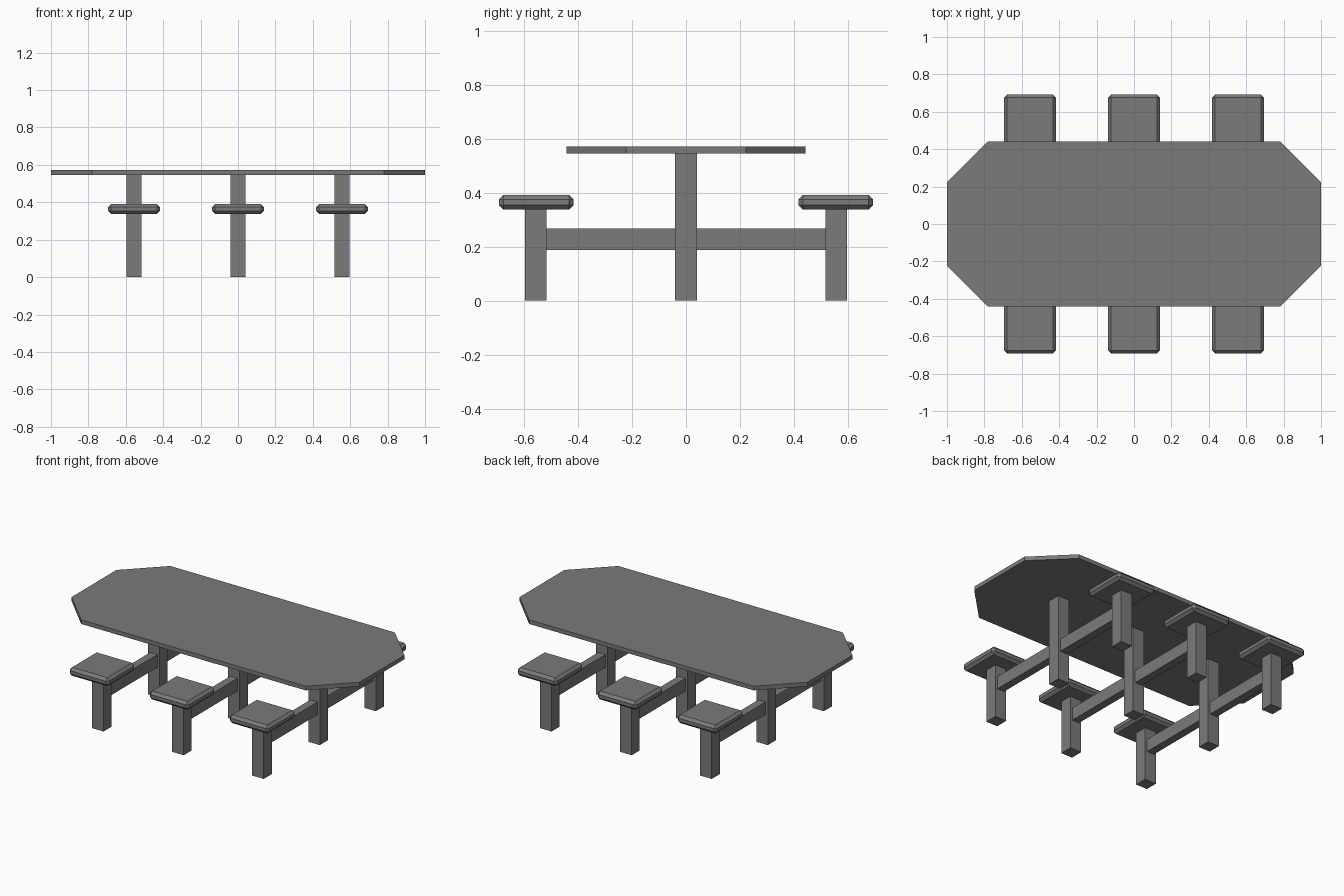
import bpy, bmesh

if "Cube" in bpy.data.objects:
    bpy.data.objects.remove(bpy.data.objects["Cube"])

grey = bpy.data.materials.new("warm grey")
grey.diffuse_color = (0.2, 0.193, 0.193, 1)
grey.use_nodes = True
grey.node_tree.nodes["Principled BSDF"].inputs["Base Color"].default_value = grey.diffuse_color


def finish(name, bm):
    bmesh.ops.recalc_face_normals(bm, faces=bm.faces)
    mesh = bpy.data.meshes.new(name)
    bm.to_mesh(mesh)
    bm.free()
    mesh.materials.append(grey)
    ob = bpy.data.objects.new(name, mesh)
    bpy.context.collection.objects.link(ob)
    return ob


def box(name, x, y, z, bevel=0):
    """Box from (min, max) ranges, optionally chamfered."""
    bm = bmesh.new()
    bmesh.ops.create_cube(bm, size=1)
    for v in bm.verts:
        v.co = [r[0] if c < 0 else r[1] for c, r in zip(v.co, (x, y, z))]
    if bevel:
        bmesh.ops.bevel(bm, geom=bm.edges[:], offset=bevel, segments=1,
                        profile=0.5, affect='EDGES')
    return finish(name, bm)


# Table top: rectangle with clipped corners
outline = [(1, -0.222), (1, 0.222), (0.78, 0.442), (-0.78, 0.442),
           (-1, 0.222), (-1, -0.222), (-0.78, -0.442), (0.78, -0.442)]
bm = bmesh.new()
face = bm.faces.new([bm.verts.new((x, y, 0.546)) for x, y in outline])
top = bmesh.ops.extrude_face_region(bm, geom=[face])
bmesh.ops.translate(bm, vec=(0, 0, 0.026),
                    verts=[g for g in top["geom"] if isinstance(g, bmesh.types.BMVert)])
finish("table_top", bm)

# Three frames, each with a centre post, a cross beam and two seats on posts
for cx in (-0.556, 0, 0.556):
    post_x = (cx - 0.04, cx + 0.04)
    box("centre_post", post_x, (-0.04, 0.04), (0, 0.546))
    for s in (-1, 1):
        box("cross_beam", (cx - 0.025, cx + 0.025),
            sorted((s * 0.04, s * 0.516)), (0.187, 0.267))
        box("seat_post", post_x, sorted((s * 0.516, s * 0.596)), (0, 0.338))
        box("seat", (cx - 0.138, cx + 0.138),
            sorted((s * 0.417, s * 0.693)), (0.338, 0.391), 0.016)
